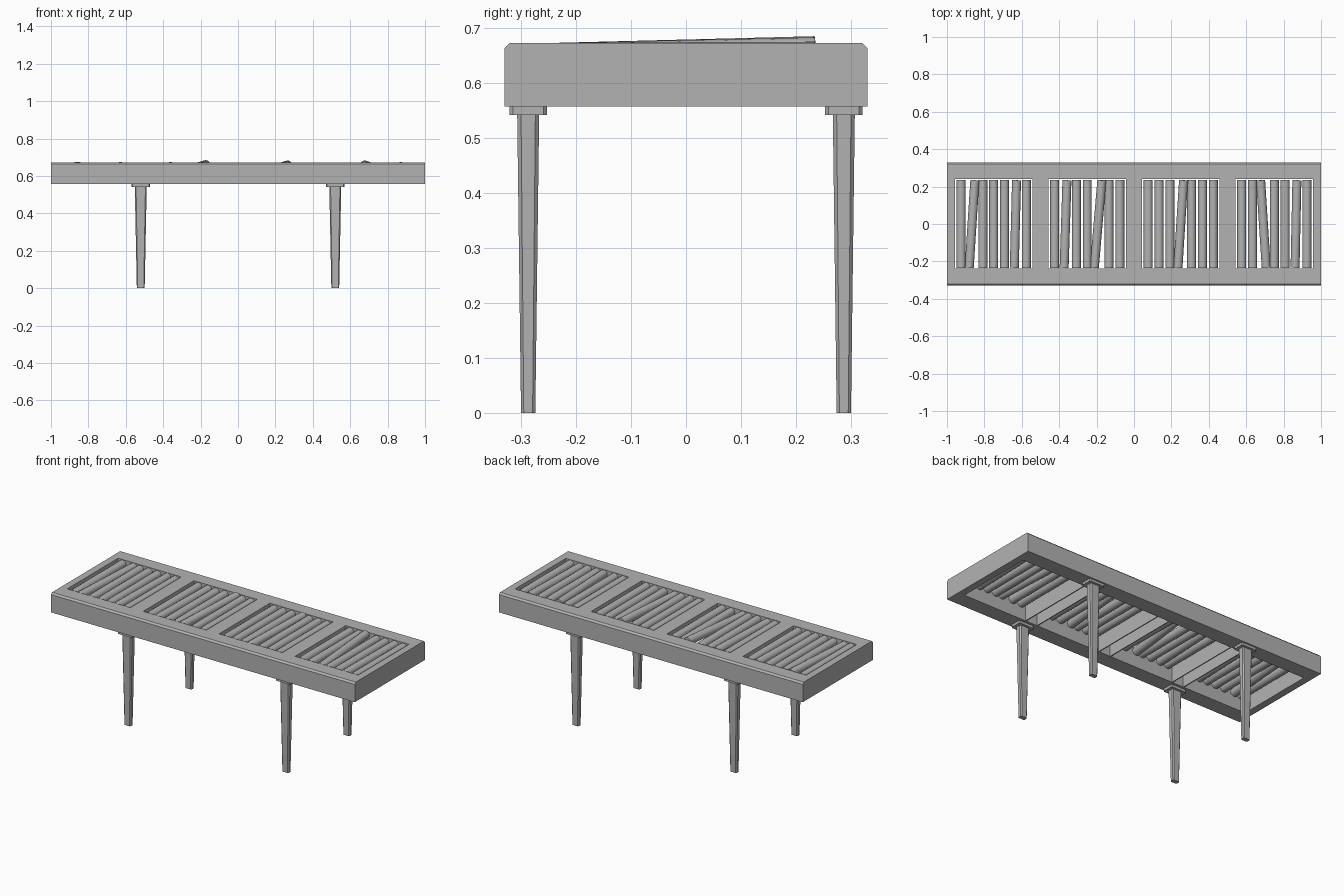
import bpy, bmesh, math
from mathutils import Vector, Matrix

if "Cube" in bpy.data.objects:
    bpy.data.objects.remove(bpy.data.objects["Cube"])

grey = bpy.data.materials.new("plain grey")
grey.use_nodes = True
grey.diffuse_color = (0.45, 0.45, 0.45, 1)
grey.node_tree.nodes["Principled BSDF"].inputs["Base Color"].default_value = (0.45, 0.45, 0.45, 1)


def finish(name, bm):
    bmesh.ops.recalc_face_normals(bm, faces=bm.faces)
    mesh = bpy.data.meshes.new(name)
    bm.to_mesh(mesh)
    bm.free()
    mesh.materials.append(grey)
    obj = bpy.data.objects.new(name, mesh)
    bpy.context.collection.objects.link(obj)
    return obj


def add_box(bm, x0, x1, y0, y1, z0, z1):
    size = Matrix.Diagonal((x1 - x0, y1 - y0, z1 - z0, 1))
    place = Matrix.Translation(((x0 + x1) / 2, (y0 + y1) / 2, (z0 + z1) / 2))
    bmesh.ops.create_cube(bm, size=1, matrix=place @ size)


def loft(bm, rings):
    loops = [[bm.verts.new(p) for p in ring] for ring in rings]
    for a, b in zip(loops, loops[1:]):
        for i in range(len(a)):
            j = (i + 1) % len(a)
            bm.faces.new((a[i], a[j], b[j], b[i]))
    bm.faces.new(loops[0])
    bm.faces.new(loops[-1])


# Bench frame with chamfered long edges
BASE, TOP, HALF = 0.557, 0.673, 0.33
profile = [(-HALF, BASE), (HALF, BASE), (HALF, TOP - 0.01), (HALF - 0.01, TOP),
           (0.01 - HALF, TOP), (-HALF, TOP - 0.01)]
bm = bmesh.new()
loft(bm, [[(x, y, z) for y, z in profile] for x in (-1, 1)])
frame = finish("bench_frame", bm)

# Four openings through the top, hollow cross dividers between them
centres = [-0.75, -0.25, 0.25, 0.75]
bm = bmesh.new()
for cx in centres:
    add_box(bm, cx - 0.208, cx + 0.208, -0.238, 0.24, BASE - 0.1, TOP + 0.1)
for cx in (-0.5, 0, 0.5):
    add_box(bm, cx - 0.036, cx + 0.036, -0.238, 0.24, BASE - 0.1, TOP - 0.01)
cutter = finish("opening_cutter", bm)
cutter.hide_render = True
cut = frame.modifiers.new("openings", "BOOLEAN")
cut.object, cut.operation, cut.solver = cutter, "DIFFERENCE", "EXACT"
bpy.context.view_layer.objects.active = frame
bpy.ops.object.modifier_apply(modifier=cut.name)
bpy.data.objects.remove(cutter)

# Rollers, a few knocked out of line: (opening, roller): (sideways lean, back rise)
loose = {(0, 1): (0.03, 0.003), (0, 5): (0.012, 0.002), (1, 1): (0.015, 0.002),
         (1, 4): (0.04, 0.012), (2, 3): (0.03, 0.01), (3, 2): (-0.03, 0.01),
         (3, 5): (0.01, 0.002)}
RADIUS = 0.024
for o, cx in enumerate(centres):
    for r in range(7):
        lean, rise = loose.get((o, r), (0, 0))
        x = cx + (r - 3) * 0.058
        a = Vector((x - lean / 2, -0.234, TOP - RADIUS))
        b = Vector((x + lean / 2, 0.234, TOP - RADIUS + rise))
        turn = (b - a).to_track_quat("Z", "Y").to_matrix().to_4x4()
        bm = bmesh.new()
        bmesh.ops.create_cone(bm, cap_ends=True, segments=16, radius1=RADIUS, radius2=RADIUS,
                              depth=(b - a).length, matrix=Matrix.Translation((a + b) / 2) @ turn)
        roller = finish(f"roller_{o + 1}_{r + 1}", bm)
        bpy.ops.object.select_all(action="DESELECT")
        roller.select_set(True)
        bpy.context.view_layer.objects.active = roller
        bpy.ops.object.shade_smooth_by_angle(angle=math.radians(40))


# Chamfered rectangle for legs and pads
def ring(cx, cy, hx, hy, c, z):
    pts = [(hx, c - hy), (hx, hy - c), (hx - c, hy), (c - hx, hy),
           (-hx, hy - c), (-hx, c - hy), (c - hx, -hy), (hx - c, -hy)]
    return [(cx + x, cy + y, z) for x, y in pts]


# Tapered legs with mounting pads
for sx, side in ((1, "left"), (-1, "right")):
    for sy, end in ((-1, "front"), (1, "back")):
        cx, cy = sx * 0.52, sy * 0.287
        bm = bmesh.new()
        loft(bm, [ring(cx, cy, 0.021, 0.013, 0.005, 0), ring(cx, cy, 0.032, 0.02, 0.007, 0.545)])
        finish(f"{end}_{side}_leg", bm)
        bm = bmesh.new()
        loft(bm, [ring(cx, cy, 0.05, 0.034, 0.006, z) for z in (0.542, BASE + 0.001)])
        finish(f"{end}_{side}_pad", bm)
